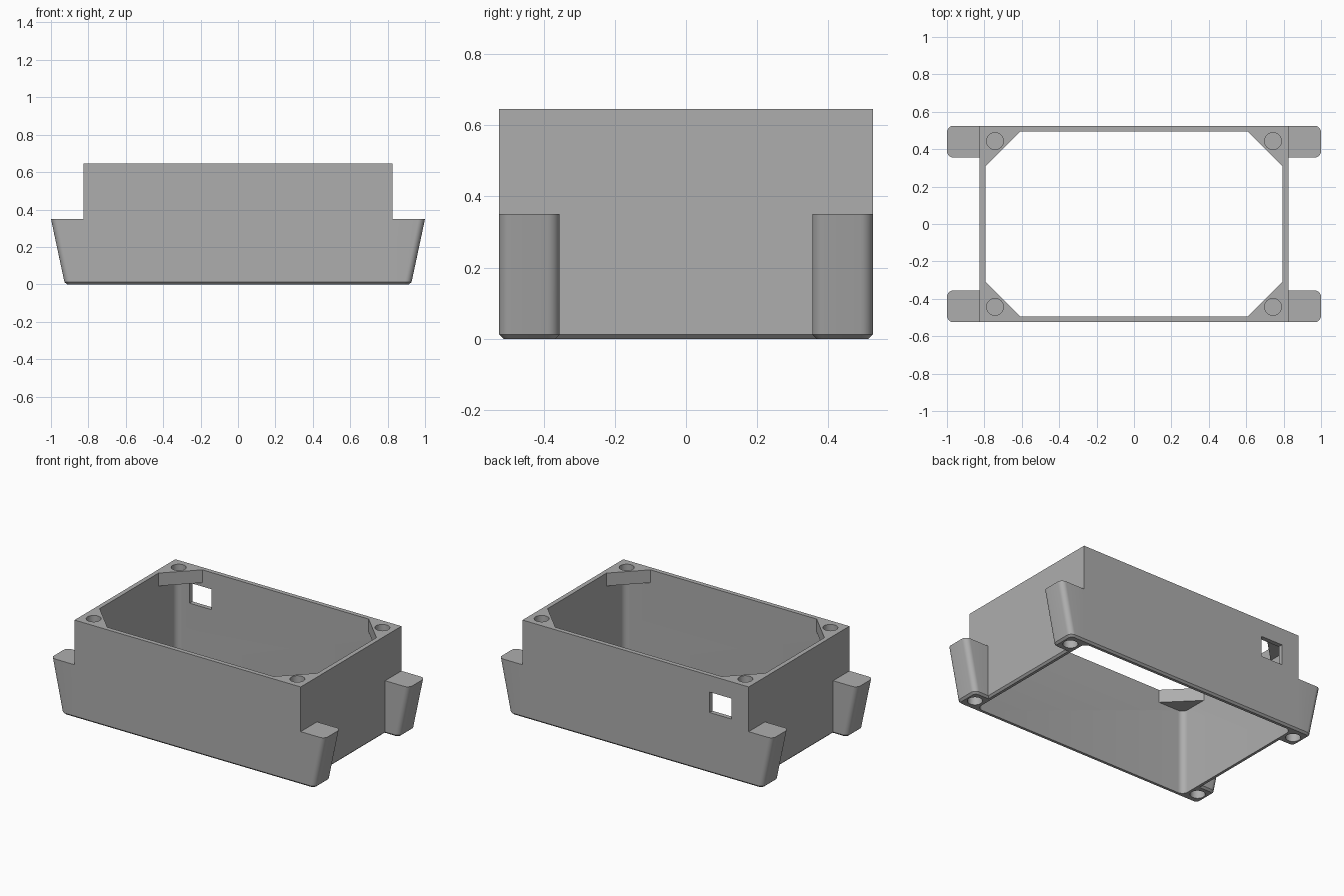
import bpy, bmesh, math

cube = bpy.data.objects.get("Cube")
if cube:
    bpy.data.objects.remove(cube, do_unlink=True)

HX, HY, H = 0.825, 0.525, 0.645      # outer half sizes and height
WALL, CHAMFER = 0.03, 0.012
FOOT_H, FOOT_W = 0.35, 0.17
CORNERS = [(sx, sy) for sx in (1, -1) for sy in (1, -1)]

grey = bpy.data.materials.new("grey plastic")
grey.use_nodes = True
colour = (0.42, 0.42, 0.42, 1)
grey.diffuse_color = colour
grey.node_tree.nodes["Principled BSDF"].inputs["Base Color"].default_value = colour


def loft(name, sections):
    """Closed solid through stacked outlines: [(z, [(x, y), ...]), ...]."""
    bm = bmesh.new()
    rings = [[bm.verts.new((x, y, z)) for x, y in pts] for z, pts in sections]
    n = len(rings[0])
    bm.faces.new(rings[0])
    bm.faces.new(rings[-1])
    for a, b in zip(rings, rings[1:]):
        for i in range(n):
            j = (i + 1) % n
            bm.faces.new((a[i], a[j], b[j], b[i]))
    bmesh.ops.recalc_face_normals(bm, faces=bm.faces)
    mesh = bpy.data.meshes.new(name)
    bm.to_mesh(mesh)
    bm.free()
    obj = bpy.data.objects.new(name, mesh)
    bpy.context.collection.objects.link(obj)
    mesh.materials.append(grey)
    return obj


def arc(cx, cy, r, start, sweep, steps):
    return [(cx + r * math.cos(math.radians(start + sweep * i / steps)),
             cy + r * math.sin(math.radians(start + sweep * i / steps)))
            for i in range(steps + 1)]


def rect(x0, x1, y0, y1):
    return [(x0, y0), (x1, y0), (x1, y1), (x0, y1)]


def rounded(hx, hy, r):
    return [p for sx, sy, a in ((1, 1, 0), (-1, 1, 90), (-1, -1, 180), (1, -1, 270))
            for p in arc(sx * (hx - r), sy * (hy - r), r, a, 90, 8)]


def foot_outline(x_out, inset, sx, sy):
    """Tab with two rounded outer corners, mirrored into its corner."""
    r = 0.035 - inset
    y0, y1, xo = HY - FOOT_W + inset, HY - inset, x_out - inset
    pts = [(HX - 0.02, y0)]
    pts += arc(xo - r, y0 + r, r, -90, 90, 8)
    pts += arc(xo - r, y1 - r, r, 0, 90, 8)
    pts += [(HX - 0.02, y1)]
    return [(sx * x, sy * y) for x, y in pts]


def combine(target, tool, operation):
    mod = target.modifiers.new(operation.lower(), 'BOOLEAN')
    mod.operation, mod.solver, mod.object = operation, 'EXACT', tool
    bpy.ops.object.select_all(action='DESELECT')
    bpy.context.view_layer.objects.active = target
    target.select_set(True)
    bpy.ops.object.modifier_apply(modifier=mod.name)
    bpy.data.objects.remove(tool, do_unlink=True)


# Main box with a chamfered lower edge
cx, cy = HX - CHAMFER, HY - CHAMFER
full = rect(-HX, HX, -HY, HY)
housing = loft("enclosure_frame",
               [(0, rect(-cx, cx, -cy, cy)), (CHAMFER, full), (H, full)])

# Flared corner feet
for sx, sy in CORNERS:
    foot = loft("foot", [(0, foot_outline(0.926, CHAMFER, sx, sy)),
                         (CHAMFER, foot_outline(0.928, 0, sx, sy)),
                         (FOOT_H, foot_outline(1.0, 0, sx, sy))])
    combine(housing, foot, 'UNION')

# Cavity, stopping below the corner gussets
ix, iy, gusset_z = HX - WALL, HY - WALL, H - 0.085
cavity = rounded(ix, iy, 0.04)
combine(housing, loft("cavity", [(-0.1, cavity), (gusset_z, cavity)]), 'DIFFERENCE')

# Eight-sided top opening that leaves the gussets
g = 0.188
opening = [(ix, iy - g), (ix - g, iy), (g - ix, iy), (-ix, iy - g),
           (-ix, g - iy), (g - ix, -iy), (ix - g, -iy), (ix, g - iy)]
combine(housing, loft("opening", [(gusset_z - 0.05, opening), (H + 0.1, opening)]),
        'DIFFERENCE')

# Blind round sockets in the gussets and under the feet
for sx, sy in CORNERS:
    for x, y, z0, z1 in ((0.743, 0.443, H - 0.06, H + 0.1),
                         (0.858, 0.438, -0.1, 0.06)):
        ring = arc(sx * x, sy * y, 0.045, 0, 360, 32)[:-1]
        combine(housing, loft("socket", [(z0, ring), (z1, ring)]), 'DIFFERENCE')

# Rectangular port through the back wall
port = rect(-0.70, -0.54, HY - 0.1, HY + 0.1)
combine(housing, loft("port", [(0.40, port), (0.535, port)]), 'DIFFERENCE')

bpy.ops.object.shade_smooth_by_angle(angle=math.radians(30))
